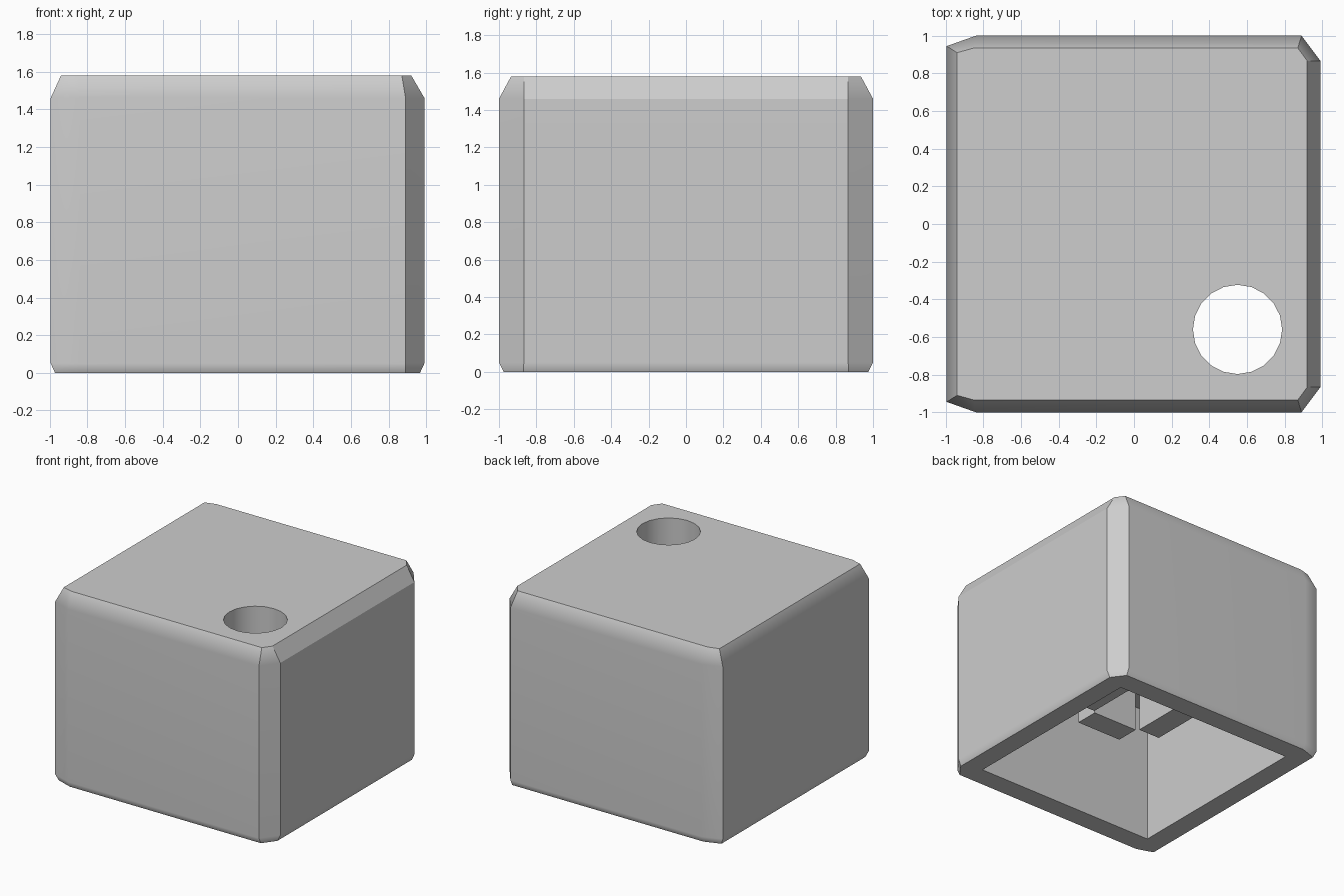
import bpy
import bmesh
from math import radians

if "Cube" in bpy.data.objects:
    bpy.data.objects.remove(bpy.data.objects["Cube"])

# Single mid grey plastic
grey = bpy.data.materials.new("plain_grey")
grey.use_nodes = True
grey.diffuse_color = (0.61, 0.61, 0.61, 1)
grey.node_tree.nodes["Principled BSDF"].inputs["Base Color"].default_value = grey.diffuse_color


def finish(bm, name):
    bmesh.ops.recalc_face_normals(bm, faces=bm.faces)
    mesh = bpy.data.meshes.new(name)
    bm.to_mesh(mesh)
    bm.free()
    mesh.materials.append(grey)
    obj = bpy.data.objects.new(name, mesh)
    bpy.context.collection.objects.link(obj)
    return obj


def box(name, x, y, z):
    """Box from (min, max) ranges on each axis."""
    bm = bmesh.new()
    bmesh.ops.create_cube(bm, size=1)
    for v in bm.verts:
        v.co = [r[0] if c < 0 else r[1] for c, r in zip(v.co, (x, y, z))]
    return finish(bm, name)


def stack(name, rings):
    """Join stacked outlines, each half outline mirrored front to back."""
    bm = bmesh.new()
    loops = []
    for half, z in rings:
        outline = half + [(x, -y) for x, y in reversed(half)]
        loops.append([bm.verts.new((x, y, z)) for x, y in outline])
    n = len(loops[0])
    for low, high in zip(loops, loops[1:]):
        for i in range(n):
            j = (i + 1) % n
            bm.faces.new((low[i], low[j], high[j], high[i]))
    bm.faces.new(loops[0])
    bm.faces.new(loops[-1])
    return finish(bm, name)


# Body with uneven chamfered corners
foot = [(-0.972, 0.93), (-0.84, 0.975), (0.89, 0.975), (0.967, 0.87)]
side = [(-0.995, 0.945), (-0.84, 1), (0.89, 1), (0.99, 0.867)]
crown = [(-0.94, 0.91), (-0.85, 0.935), (0.87, 0.935), (0.92, 0.867)]
body = stack("hollow_body", [(foot, 0), (side, 0.05), (side, 1.46), (crown, 1.58)])

# Underside cavity and round hole through the top
ceiling = 1.1
cavity = box("cavity_cutter", (-0.807, 0.807), (-0.807, 0.807), (-0.2, ceiling))
bm = bmesh.new()
bmesh.ops.create_cone(bm, cap_ends=True, segments=20, radius1=0.237, radius2=0.237, depth=1)
bmesh.ops.translate(bm, verts=bm.verts, vec=(0.55, -0.56, 1.4))
hole = finish(bm, "hole_cutter")

bpy.context.view_layer.objects.active = body
for cutter in (cavity, hole):
    cutter.hide_render = True
    mod = body.modifiers.new("cut", "BOOLEAN")
    mod.operation = "DIFFERENCE"
    mod.solver = "EXACT"
    mod.object = cutter
    bpy.ops.object.modifier_apply(modifier=mod.name)
    bpy.data.objects.remove(cutter)

# Soft chamfers that leave the large faces flat
bpy.ops.object.select_all(action="DESELECT")
body.select_set(True)
bpy.ops.object.shade_smooth_by_angle(angle=radians(30))
weighted = body.modifiers.new("flat_large_faces", "WEIGHTED_NORMAL")
weighted.keep_sharp = True

# Four socket bars hanging from the ceiling around the centre
near, far, half, drop = 0.22, 0.41, 0.2, (0.46, ceiling + 0.01)
for sign, tag in ((1, "positive"), (-1, "negative")):
    across = sorted((sign * near, sign * far))
    box("socket_bar_x_" + tag, across, (-half, half), drop)
    box("socket_bar_y_" + tag, (-half, half), across, drop)
